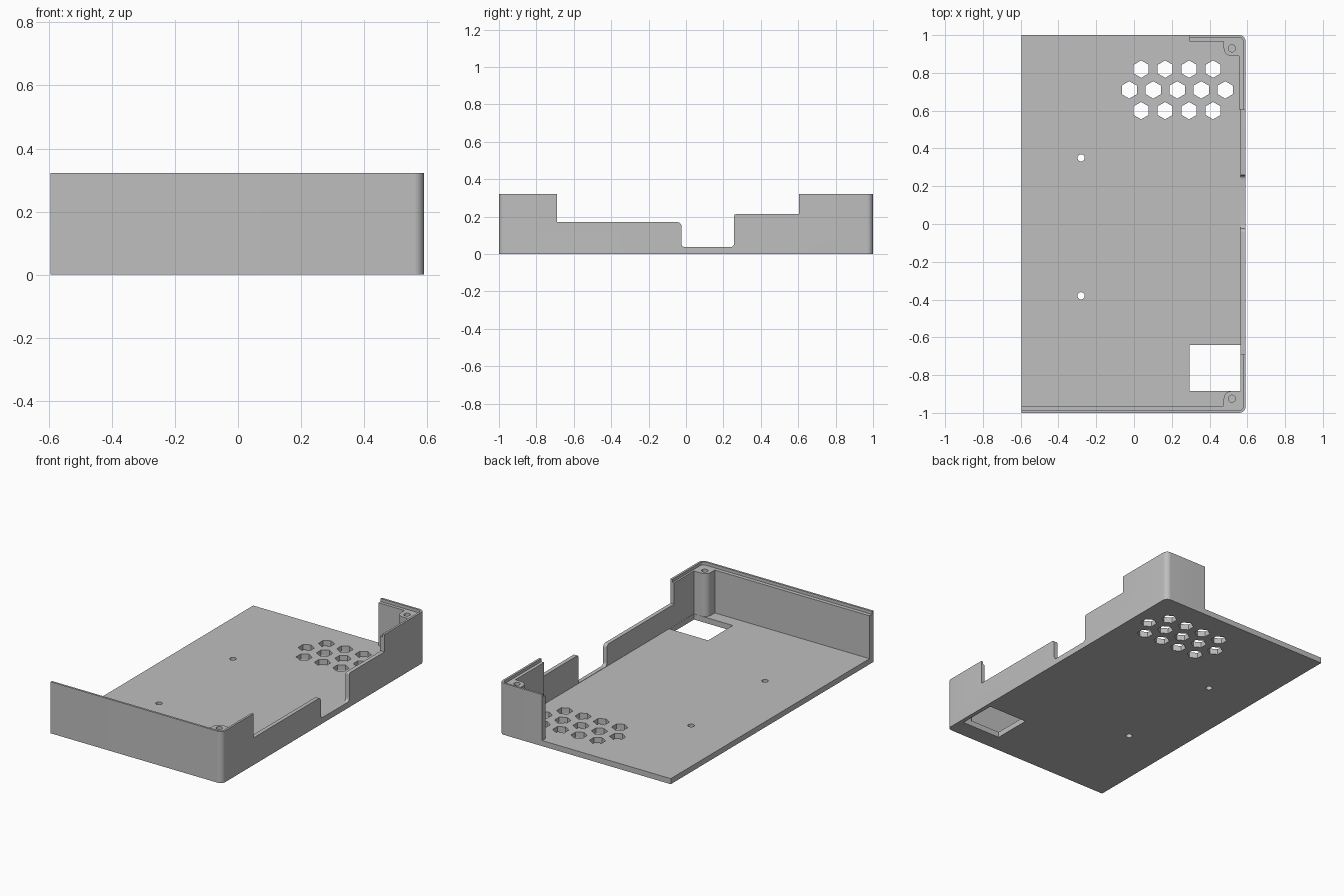
import bpy, bmesh, math
from mathutils import Matrix

if "Cube" in bpy.data.objects:
    bpy.data.objects.remove(bpy.data.objects["Cube"])

grey = bpy.data.materials.new("plain_grey")
grey.diffuse_color = (0.52, 0.52, 0.52, 1)
grey.use_nodes = True
grey.node_tree.nodes["Principled BSDF"].inputs["Base Color"].default_value = grey.diffuse_color

FLOOR, TOP, LEDGE = 0.035, 0.322, 0.303
L, R = -0.595, 0.59


def arc(cx, cy, r, a0, a1, n=8):
    return [(cx + r * math.cos(math.radians(a0 + (a1 - a0) * i / n)),
             cy + r * math.sin(math.radians(a0 + (a1 - a0) * i / n))) for i in range(n + 1)]


def prism(name, pts, lo, hi, along_x=False):
    """Extrude an outline along z, or a (y, z) outline along x."""
    bm = bmesh.new()
    place = (lambda p, h: (h, p[0], p[1])) if along_x else (lambda p, h: (p[0], p[1], h))
    rings = [[bm.verts.new(place(p, h)) for p in pts] for h in (lo, hi)]
    bm.faces.new(rings[0])
    bm.faces.new(rings[1])
    n = len(pts)
    for i in range(n):
        j = (i + 1) % n
        bm.faces.new((rings[0][i], rings[0][j], rings[1][j], rings[1][i]))
    bmesh.ops.recalc_face_normals(bm, faces=bm.faces)
    me = bpy.data.meshes.new(name)
    bm.to_mesh(me)
    bm.free()
    ob = bpy.data.objects.new(name, me)
    bpy.context.collection.objects.link(ob)
    return ob


def cut(target, cutter):
    mod = target.modifiers.new("cut", 'BOOLEAN')
    mod.operation, mod.solver, mod.object = 'DIFFERENCE', 'EXACT', cutter
    bpy.context.view_layer.objects.active = target
    bpy.ops.object.modifier_apply(modifier=mod.name)
    bpy.data.objects.remove(cutter, do_unlink=True)


def outline(inset, r, left):
    """Plan outline with both right-hand corners rounded."""
    x, y = R - inset, 1 - inset
    return ([(left, -y)] + arc(x - r, -y + r, r, -90, 0)
            + arc(x - r, y - r, r, 0, 90) + [(left, y)])


def circle(x, y, r, n=24, turn=0):
    return arc(x, y, r, turn, turn + 360, n)[:-1]


# Solid body
tray = prism("enclosure_tray", outline(0, 0.032, L), 0, TOP)

# Inner cavity, leaving corner screw bosses
cavity = ([(-0.7, -0.963), (0.475, -0.963)] + arc(0.515, -0.925, 0.04, 180, 90)
          + [(0.565, -0.885), (0.565, 0.605), (0.557, 0.605), (0.557, 0.89)]
          + arc(0.515, 0.93, 0.04, 270, 180) + [(0.475, 0.967), (-0.7, 0.967)])
cut(tray, prism("cavity_cutter", cavity, FLOOR, 0.5))

# Lowered ledge inside the rim
cut(tray, prism("ledge_cutter", outline(0.013, 0.02, -0.7), LEDGE, 0.5))

# Back wall stops short on the left
cut(tray, prism("back_cutter", [(-0.7, 0.9), (0.295, 0.9), (0.295, 1.1), (-0.7, 1.1)], FLOOR, 0.5))

# Stepped right wall with connector notch
r = 0.02
steps = ([(-0.69, 0.5), (-0.69, 0.17)]
         + arc(-0.025 - r, 0.17 - r, r, 90, 0) + arc(-0.025 + r, 0.037 + r, r, 180, 270)
         + arc(0.257 - r, 0.037 + r, r, 270, 360) + arc(0.257 + 0.01, 0.203, 0.01, 180, 90)
         + [(0.605, 0.213), (0.605, 0.5)])
cut(tray, prism("side_cutter", steps, 0.545, 0.7, True))

# Screw holes in the bosses and through the floor
for y in (-0.925, 0.93):
    cut(tray, prism("boss_cutter", circle(0.518, y, 0.019), 0.1, 0.5))
for y in (-0.38, 0.35):
    cut(tray, prism("hole_cutter", circle(-0.28, y, 0.019), -0.1, 0.1))

# Rectangular floor opening
cut(tray, prism("opening_cutter", [(0.295, -0.884), (0.564, -0.884), (0.564, -0.64), (0.295, -0.64)], -0.1, 0.1))

# Hexagonal vent grid
for y, x0, count in ((0.82, 0.038, 4), (0.71, -0.025, 5), (0.6, 0.038, 4)):
    for i in range(count):
        cut(tray, prism("vent_cutter", circle(x0 + 0.127 * i, y, 0.046, 6, 30), -0.1, 0.1))

tray.data.materials.clear()
tray.data.materials.append(grey)
tray.select_set(True)
bpy.context.view_layer.objects.active = tray
bpy.ops.object.shade_smooth_by_angle(angle=math.radians(30))
